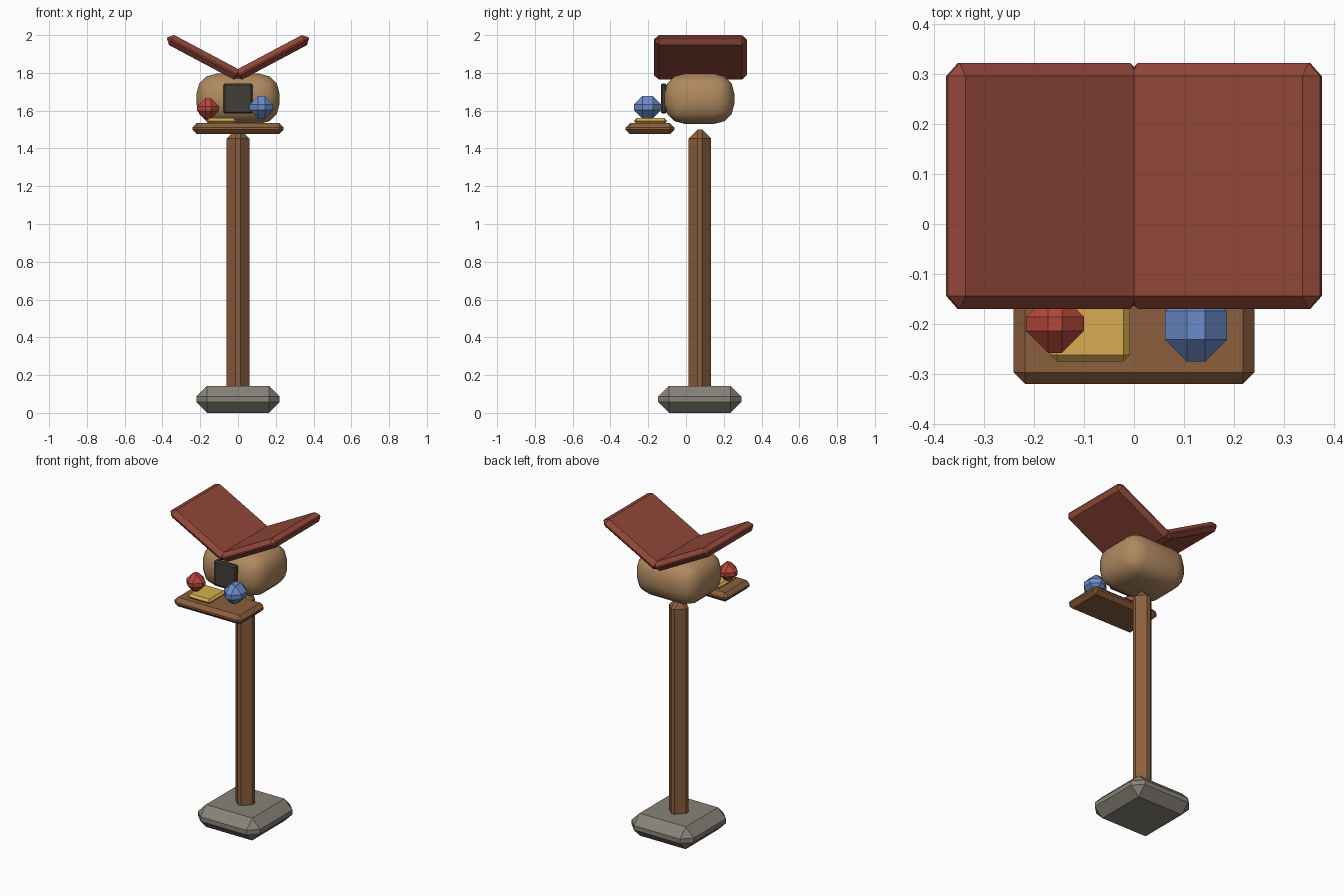
import bpy
import bmesh
import math
from mathutils import Matrix

cube = bpy.data.objects.get("Cube")
if cube:
    bpy.data.objects.remove(cube, do_unlink=True)


def material(name, *rgb):
    """Flat colour given as 0-255 display values, stored as linear."""
    color = [((c / 255 + 0.055) / 1.055) ** 2.4 for c in rgb] + [1.0]
    mat = bpy.data.materials.new(name)
    mat.use_nodes = True
    mat.diffuse_color = color
    bsdf = next(n for n in mat.node_tree.nodes if n.type == "BSDF_PRINCIPLED")
    bsdf.inputs["Base Color"].default_value = color
    return mat


stone = material("grey stone", 136, 130, 120)
wood = material("brown wood", 139, 95, 61)
straw = material("tan body", 176, 137, 96)
tile = material("red roof", 146, 71, 57)
dark = material("dark opening", 66, 63, 57)
yellow = material("yellow", 215, 172, 80)
red = material("berry red", 182, 72, 58)
blue = material("berry blue", 106, 139, 200)


def block(name, mat, center, size, bevel, segments=1, tilt=0):
    """Box with bevelled edges, tilted about the y axis."""
    bm = bmesh.new()
    bmesh.ops.create_cube(bm, size=1)
    bmesh.ops.scale(bm, vec=size, verts=bm.verts)
    bmesh.ops.bevel(bm, geom=bm.edges[:], offset=bevel, segments=segments,
                    profile=0.5, affect="EDGES", clamp_overlap=True)
    bmesh.ops.rotate(bm, verts=bm.verts, matrix=Matrix.Rotation(tilt, 3, "Y"))
    bmesh.ops.recalc_face_normals(bm, faces=bm.faces)
    mesh = bpy.data.meshes.new(name)
    bm.to_mesh(mesh)
    bm.free()
    mesh.materials.append(mat)
    obj = bpy.data.objects.new(name, mesh)
    obj.location = center
    bpy.context.collection.objects.link(obj)
    return obj


# Stand
block("base", stone, (0, 0.073, 0.072), (0.44, 0.44, 0.143), 0.057)
block("post", wood, (0, 0.073, 0.755), (0.12, 0.12, 1.49), 0.048)

# Rounded body, smooth shaded
body = block("body", straw, (0, 0.071, 1.663), (0.44, 0.37, 0.265), 0.105, segments=3)
bpy.ops.object.select_all(action="DESELECT")
body.select_set(True)
bpy.context.view_layer.objects.active = body
bpy.ops.object.shade_smooth_by_angle(angle=math.radians(32))

block("door", dark, (0, -0.118, 1.665), (0.156, 0.03, 0.16), 0.008)

# V-shaped roof
for side, label in ((1, "left"), (-1, "right")):
    block("roof_" + label, tile, (side * 0.18, 0.076, 1.8825),
          (0.44, 0.492, 0.06), 0.026, tilt=-side * math.radians(28))

# Tray and the things lying on it
block("tray", wood, (0, -0.191, 1.505), (0.482, 0.258, 0.058), 0.023)
block("yellow_slab", yellow, (-0.088, -0.188, 1.545), (0.16, 0.175, 0.03), 0.0135)
block("red_berry", red, (-0.158, -0.2, 1.611), (0.116, 0.116, 0.112), 0.044)
block("blue_berry", blue, (0.124, -0.203, 1.618), (0.124, 0.145, 0.118), 0.044)
